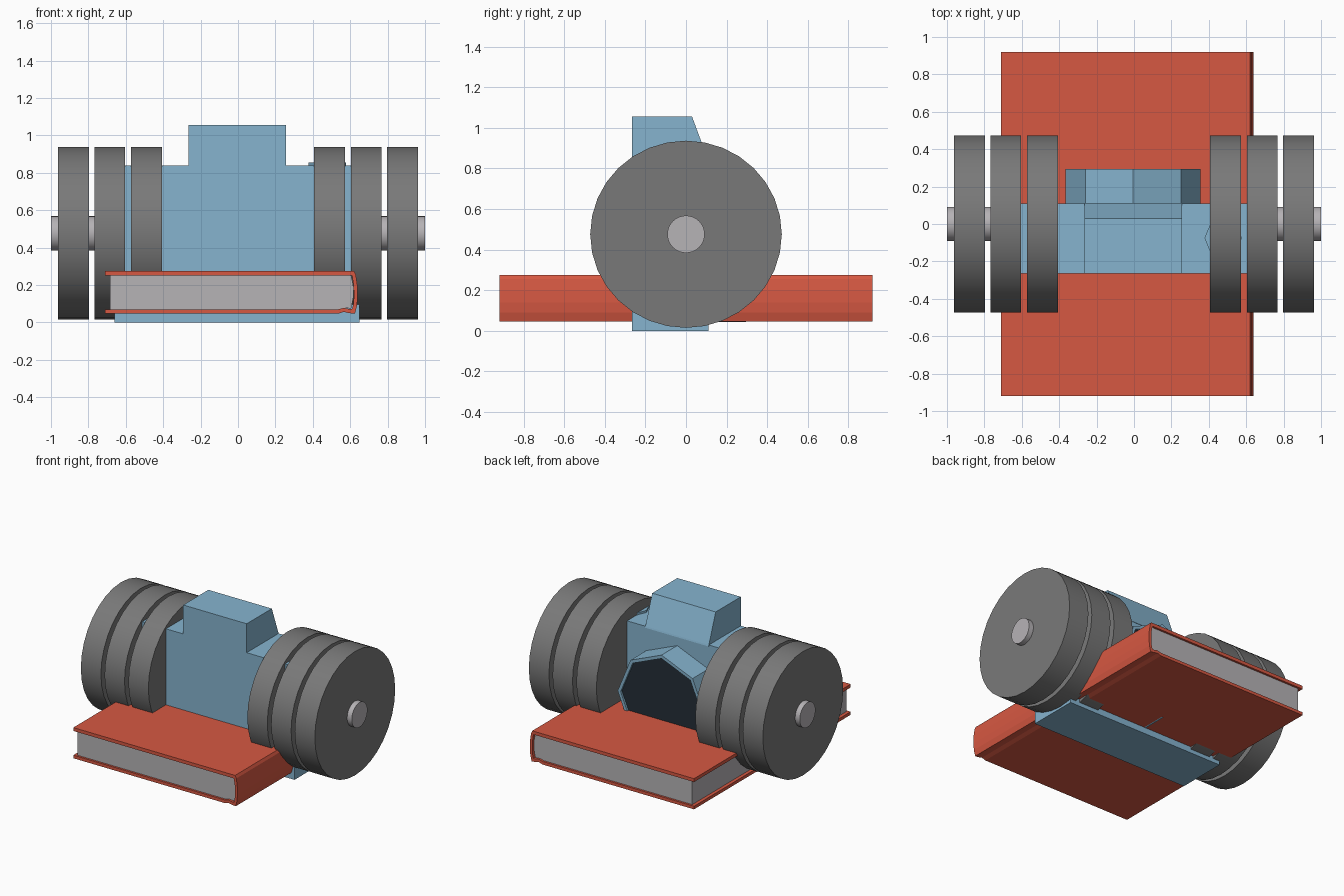
import bpy, bmesh, math
from mathutils import Matrix

if "Cube" in bpy.data.objects:
    bpy.data.objects.remove(bpy.data.objects["Cube"])


def material(name, r, g, b):
    m = bpy.data.materials.new(name)
    lin = lambda c: (c / 255 / 12.92) if c < 11 else ((c / 255 + 0.055) / 1.055) ** 2.4
    m.diffuse_color = (lin(r), lin(g), lin(b), 1)
    m.use_nodes = True
    m.node_tree.nodes["Principled BSDF"].inputs["Base Color"].default_value = m.diffuse_color
    return m


RED = material("red cover", 214, 88, 66)
BLUE = material("light blue", 134, 180, 207)
IRON = material("iron grey", 121, 121, 121)
PALE = material("pale grey", 182, 179, 182)
DARK = material("dark glass", 36, 46, 55)


def finish(name, bm, mats, smooth=False):
    bmesh.ops.recalc_face_normals(bm, faces=bm.faces)
    me = bpy.data.meshes.new(name)
    bm.to_mesh(me)
    bm.free()
    ob = bpy.data.objects.new(name, me)
    bpy.context.collection.objects.link(ob)
    for m in mats:
        me.materials.append(m)
    if smooth:
        bpy.context.view_layer.objects.active = ob
        ob.select_set(True)
        bpy.ops.object.shade_smooth_by_angle(angle=math.radians(35))
        ob.select_set(False)
    return ob


def prism(name, pts, axis, a, b, mat):
    """Extrude a closed profile along x (points y,z) or y (points x,z)."""
    bm = bmesh.new()
    place = (lambda p, t: (t, p[0], p[1])) if axis == 'x' else (lambda p, t: (p[0], t, p[1]))
    face = bm.faces.new([bm.verts.new(place(p, a)) for p in pts])
    new = bmesh.ops.extrude_face_region(bm, geom=[face])['geom']
    vec = (b - a, 0, 0) if axis == 'x' else (0, b - a, 0)
    bmesh.ops.translate(bm, vec=vec, verts=[v for v in new if isinstance(v, bmesh.types.BMVert)])
    return finish(name, bm, [mat])


def rod(name, x0, x1, ry, rz, sides, mat):
    """Cylinder along x on the dumbbell axis."""
    bm = bmesh.new()
    bmesh.ops.create_cone(bm, cap_ends=True, segments=sides, radius1=1, radius2=1, depth=x1 - x0)
    bm.transform(Matrix.Translation(((x0 + x1) / 2, 0, 0.476))
                 @ Matrix.Diagonal((1, ry, rz, 1)) @ Matrix.Rotation(math.pi / 2, 4, 'Y'))
    return finish(name, bm, [mat], True)


# Dumbbell: bar and three weight plates each side
rod("dumbbell_bar", -1, 1, 0.092, 0.092, 32, PALE)
for side, tag in ((-1, "left"), (1, "right")):
    for i, (a, b) in enumerate(((0.407, 0.571), (0.603, 0.767), (0.797, 0.962))):
        lo, hi = sorted((side * a, side * b))
        rod(f"weight_plate_{tag}_{i + 1}", lo, hi, 0.472, 0.461, 32, IRON)

# Camera body and viewfinder hump
Y0, Y1 = -0.265, 0.11
prism("camera_body", [(Y0, 0), (Y1, 0), (Y1, 0.84), (Y0, 0.84)], 'x', -0.66, 0.65, BLUE)
prism("viewfinder_hump", [(Y0, 0.83), (Y1 + 0.003, 0.83), (Y1, 0.84), (0.03, 1.055), (Y0, 1.055)],
      'x', -0.265, 0.257, BLUE)

# Shutter button
bm = bmesh.new()
bmesh.ops.create_cone(bm, cap_ends=True, segments=8, radius1=0.1, radius2=0.1, depth=0.03)
bm.transform(Matrix.Translation((0.477, -0.075, 0.84)))
finish("shutter_button", bm, [BLUE])

# Eight-sided lens barrel with a dark, slightly recessed glass face
bm = bmesh.new()
bmesh.ops.create_cone(bm, cap_ends=True, segments=8, radius1=0.361, radius2=0.361, depth=0.2)
bm.transform(Matrix.Translation((-0.005, 0.195, 0.405)) @ Matrix.Rotation(-math.pi / 2, 4, 'X'))
bm.normal_update()
glass = max(bm.faces, key=lambda f: f.calc_center_median().y)
bmesh.ops.inset_region(bm, faces=[glass], thickness=0.025)
new = bmesh.ops.extrude_face_region(bm, geom=[glass])['geom']
bmesh.ops.delete(bm, geom=[glass], context='FACES_ONLY')
bmesh.ops.translate(bm, vec=(0, -0.015, 0), verts=[g for g in new if isinstance(g, bmesh.types.BMVert)])
for g in new:
    if isinstance(g, bmesh.types.BMFace):
        g.material_index = 1
finish("camera_lens", bm, [BLUE, DARK])

# Book: wrap-around cover with curved spine and hinge groove
outer = [(-0.71, 0.275), (0.62, 0.275), (0.63, 0.255), (0.638, 0.2), (0.64, 0.14), (0.636, 0.09),
         (0.625, 0.047), (0.595, 0.05), (0.565, 0.057), (0.535, 0.047), (-0.71, 0.047)]
inner = [(-0.71, 0.07), (0.535, 0.07), (0.565, 0.078), (0.595, 0.072), (0.61, 0.072), (0.617, 0.1),
         (0.62, 0.14), (0.618, 0.2), (0.61, 0.25), (-0.71, 0.25)]
prism("book_cover", outer + inner, 'y', -0.92, 0.92, RED)

# Page block
prism("book_pages", [(-0.685, 0.069), (0.535, 0.069), (0.565, 0.078), (0.605, 0.075), (0.618, 0.14),
                     (0.616, 0.2), (0.605, 0.251), (-0.685, 0.251)], 'y', -0.905, 0.905, PALE)
